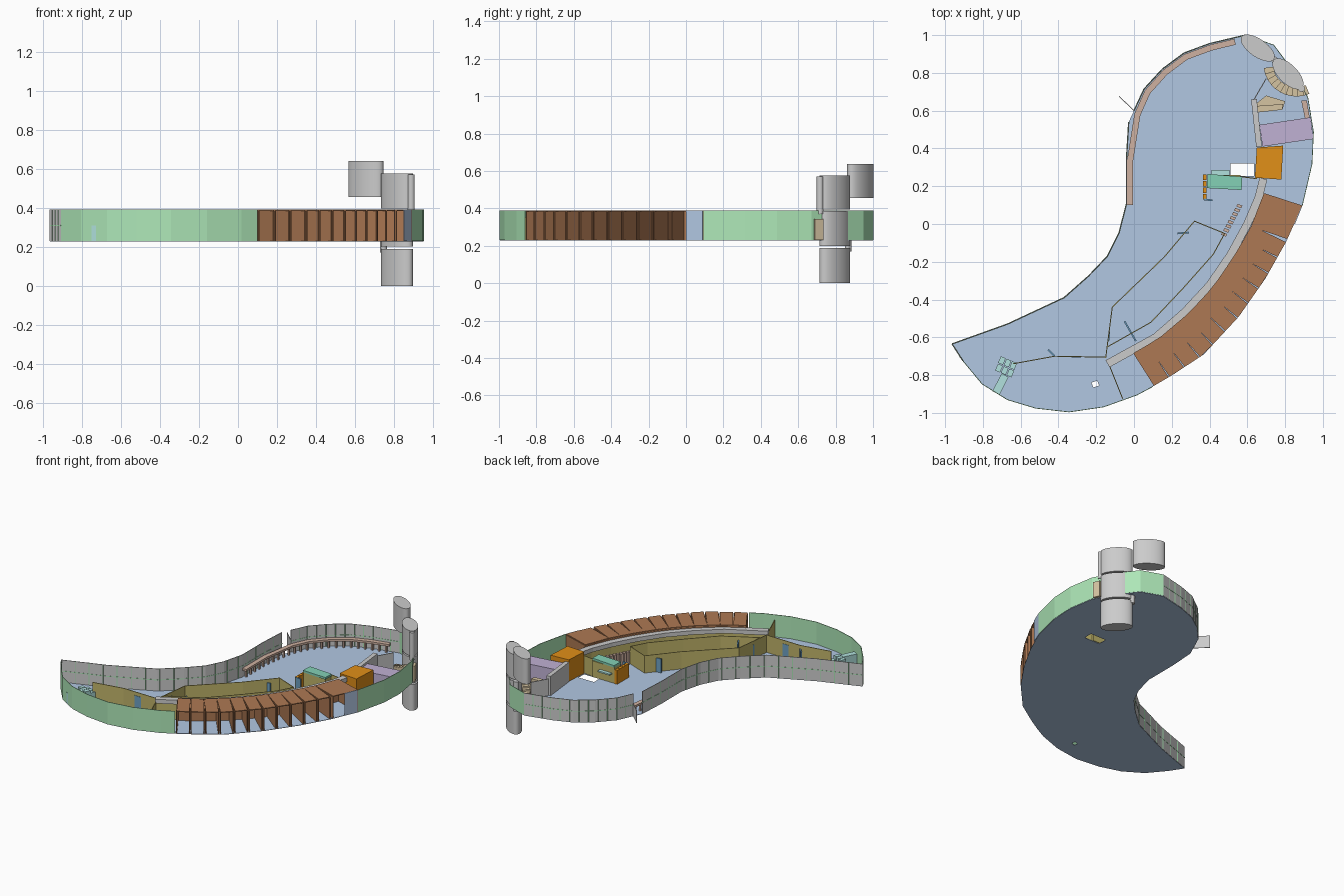
import bpy, bmesh, math
from mathutils import Vector

if "Cube" in bpy.data.objects:
    bpy.data.objects.remove(bpy.data.objects["Cube"])

Z0, Z1 = 0.23, 0.39   # floor level and wall top


def mat(name, r, g, b):
    m = bpy.data.materials.new(name)
    m.diffuse_color = [(c / 255) ** 2.2 for c in (r, g, b)] + [1]
    m.use_nodes = True
    m.node_tree.nodes["Principled BSDF"].inputs["Base Color"].default_value = m.diffuse_color
    return m


BLUE = mat("floor_blue", 176, 198, 226)
GREEN = mat("glass_green", 172, 230, 182)
BROWN = mat("cell_brown", 172, 120, 84)
ORANGE = mat("orange", 224, 142, 30)
LILAC = mat("lilac", 190, 175, 210)
YELLOW = mat("partition_yellow", 190, 178, 105)
PINK = mat("bench_pink", 206, 176, 160)
TAN = mat("stair_tan", 212, 194, 160)
TEAL = mat("counter_teal", 130, 208, 180)
CYAN = mat("stall_cyan", 175, 224, 220)
DOOR = mat("door_blue", 110, 160, 195)


def finish(name, bm, m=None, recalc=True):
    if recalc:
        bmesh.ops.recalc_face_normals(bm, faces=bm.faces)
    me = bpy.data.meshes.new(name)
    bm.to_mesh(me)
    bm.free()
    ob = bpy.data.objects.new(name, me)
    bpy.context.collection.objects.link(ob)
    if m:
        me.materials.append(m)
    return ob


def add_prism(bm, pts, z0, z1):
    lo = [bm.verts.new((x, y, z0)) for x, y in pts]
    hi = [bm.verts.new((x, y, z1)) for x, y in pts]
    bm.faces.new(lo[::-1])
    bm.faces.new(hi)
    n = len(pts)
    for i in range(n):
        j = (i + 1) % n
        bm.faces.new((lo[i], lo[j], hi[j], hi[i]))


def prism(name, pts, z0, z1, m=None):
    bm = bmesh.new()
    add_prism(bm, pts, z0, z1)
    return finish(name, bm, m)


def rect(x0, x1, y0, y1):
    return [(x0, y0), (x1, y0), (x1, y1), (x0, y1)]


def band(name, pts, z0, z1, t=0.005, m=None):
    """Upright wall of thickness t following a plan polyline."""
    bm = bmesh.new()
    cols = [(bm.verts.new((x, y, z0)), bm.verts.new((x, y, z1))) for x, y in pts]
    for (a, b), (c, d) in zip(cols, cols[1:]):
        bm.faces.new((a, c, d, b))
    ob = finish(name, bm, m, False)
    s = ob.modifiers.new("thickness", 'SOLIDIFY')
    s.thickness, s.offset, s.use_even_offset = t, 0, True
    return ob


def along(pts, f):
    """Point at fraction f of a polyline's length."""
    v = [Vector(p) for p in pts]
    lens = [(b - a).length for a, b in zip(v, v[1:])]
    d = f * sum(lens)
    for a, b, l in zip(v, v[1:], lens):
        if d <= l + 1e-6:
            return a.lerp(b, min(1, d / l))
        d -= l
    return v[-1]


# Plan outline, split by facade type
tail_in = [(-.963, -.635), (-.67, -.53), (-.37, -.39), (-.24, -.275), (-.14, -.17),
           (-.08, -.05), (-.04, .105), (-.04, .34), (-.028, .54)]
bulb_in = [(0, .6), (.053, .714), (.15, .82), (.265, .905), (.4, .955), (.59, 1.0)]
east = [(.59, 1.0), (.74, .947), (.857, .79), (.92, .67), (.95, .487), (.942, .317), (.89, .095)]
bay_out = [(.89, .095), (.805, -.095), (.695, -.29), (.555, -.49), (.37, -.69), (.196, -.804), (.10, -.86)]
south = [(.10, -.86), (.016, -.905), (-.16, -.968), (-.344, -.995), (-.52, -.975),
         (-.67, -.93), (-.804, -.847), (-.905, -.725)]
outline = tail_in + bulb_in + east[1:] + bay_out[1:] + south[1:]

# Floor plate with service openings
bm = bmesh.new()
for loop in (outline, rect(.51, .635, .255, .32), [(-.225, -.84), (-.195, -.83), (-.185, -.855), (-.215, -.865)]):
    vs = [bm.verts.new((x, y, Z0)) for x, y in loop]
    for a, b in zip(vs, vs[1:] + vs[:1]):
        bm.edges.new((a, b))
bmesh.ops.triangle_fill(bm, use_beauty=True, edges=bm.edges[:], normal=(0, 0, 1))
floor = finish("floor", bm, BLUE, False)
s = floor.modifiers.new("thickness", 'SOLIDIFY')
s.thickness, s.offset = 0.003, -1

# Facades: grey concave side, green convex side, with rails and posts
for name, pts, m in (("inner_wall_tail", tail_in, None), ("inner_wall_bulb", bulb_in, None),
                     ("tail_end_wall", [south[-1], tail_in[0]], None),
                     ("east_wall", east, GREEN), ("south_wall", south, GREEN)):
    band(name, pts, Z0, Z1, 0.004, m)
    if m is None:
        band(name + "_rail", pts, .307, .312, 0.007, GREEN)
        bm = bmesh.new()
        n = max(2, len(pts) * 2)
        for i in range(1, n):
            x, y = along(pts, i / n)
            add_prism(bm, rect(x - .003, x + .003, y - .003, y + .003), Z0, Z1)
        finish(name + "_posts", bm, GREEN)
band("open_door", [(0, .6), (-.08, .677)], Z0, .32, .004)
band("entry_glass", [(.887, .09), (.85, .0)], Z0, Z1, .004, BLUE)

# Fan of brown cells: roof, two sides and back, open outward
bay_in = [(.69, .16), (.62, -.02), (.53, -.175), (.42, -.335), (.29, -.475), (.13, -.61), (.0, -.685)]
cuts = [0, .165] + [.165 + .835 * i / 11 for i in range(1, 12)]
for i, (f0, f1) in enumerate(zip(cuts, cuts[1:])):
    gap = (f1 - f0) * .1
    a, b = along(bay_in, f0), along(bay_in, f1)
    c, d = along(bay_out, f1 - gap), along(bay_out, f0 + gap * .3)
    if i == 0:
        d = Vector((.89, .095))
    bm = bmesh.new()
    add_prism(bm, [a, b, c, d], Z1 - .006, Z1)
    for p, q in ((a, d), (b, c), (a, b)):
        n = (q - p).orthogonal().normalized() * .003
        add_prism(bm, [p - n, q - n, q + n, p + n], Z0, Z1 - .006)
    finish(f"cell_{i + 1}", bm, BROWN)

# Grey corridor wall behind the cells
corridor = [(.685, .24), (.66, .14), (.60, .0), (.51, -.165), (.40, -.325), (.27, -.465),
            (.115, -.6), (-.14, -.74)]
band("corridor_beam", corridor, .345, .375, .042)
band("corridor_wall", corridor, Z0, .345, .01, YELLOW)
band("entrance_wall", [(.635, .66), (.662, .41)], Z0, .37, .03)
band("entrance_screen", [(.63, .65), (.70, .77)], Z0, .35, .005)

# Yellow partitions
for i, pts in enumerate([
        [(.48, -.05), (.32, .015), (.16, -.175), (-.115, -.44), (-.15, -.71)],
        [(.48, -.05), (.42, -.16), (.26, -.34), (.09, -.52), (-.14, -.65)],
        [(-.15, -.705), (-.42, -.70), (-.64, -.74)],
        [(-.13, -.75), (-.06, -.925)],
        [(.57, .25), (.65, .24)]]):
    band(f"partition_{i + 1}", pts, Z0, .355, .005, YELLOW)

# Doors, some standing open
for i, (p, q) in enumerate([((-.42, -.70), (-.455, -.665)), ((-.05, -.515), (.01, -.62)),
                            ((.23, -.05), (.29, -.045)), ((-.13, -.57), (-.136, -.62)),
                            ((-.28, -.703), (-.33, -.702)), ((.37, .13), (.415, .125))]):
    band(f"door_{i + 1}", [p, q], Z0, .33, .009, DOOR)

# Slatted grey unit
bm = bmesh.new()
for i in range(8):
    x, y = Vector((.475, -.06)).lerp(Vector((.555, .09)), i / 7)
    add_prism(bm, [(x - .014, y + .003), (x + .012, y - .007), (x + .019, y + .007), (x - .007, y + .017)], Z0, .32)
finish("slatted_unit", bm, PINK)

# Orange and lilac rooms
prism("orange_room", [(.64, .245), (.78, .235), (.79, .415), (.65, .405)], Z0, .385, ORANGE)
prism("lilac_room", [(.68, .41), (.95, .45), (.935, .565), (.665, .525)], Z0, .355, LILAC)

# Kiosk with teal counter
prism("kiosk_body", rect(.39, .565, .19, .26), Z0, .345, YELLOW)
prism("kiosk_top", [(.385, .19), (.57, .18), (.572, .25), (.39, .265)], .345, .36, TEAL)
prism("kiosk_shelf", rect(.41, .505, .26, .285), .29, .30, CYAN)
for i in range(4):
    prism(f"kiosk_locker_{i + 1}", rect(.365, .385, .13 + i * .034, .16 + i * .034), Z0, .33, ORANGE)

# Long bench following the inner facade
bench = [(-.02, .10), (-.02, .34), (.018, .58), (.072, .70), (.165, .803), (.275, .885), (.405, .933), (.535, .965)]
band("bench_top", bench, .28, .295, .032, PINK)
for i in range(24):
    x, y = along(bench, (i + .5) / 24)
    prism(f"bench_leg_{i + 1}", rect(x - .006, x + .006, y - .006, y + .006), Z0, .28, PINK)
prism("side_bench", [(.885, .655), (.915, .655), (.93, .565), (.905, .56)], Z0, .29, PINK)

# Curved stair round the tower, plus reception desk
bm = bmesh.new()
for i in range(10):
    a0, a1 = (math.radians(188 + k * 10.5) for k in (i, i + 1))
    add_prism(bm, [(.86 + r * math.cos(a), .85 + r * math.sin(a))
                   for r, a in ((.125, a0), (.175, a0), (.175, a1), (.125, a1))], Z0, .245 + i * .011)
finish("curved_stair", bm, TAN)
prism("reception_desk", [(.65, .59), (.785, .605), (.80, .65), (.70, .68), (.65, .64)], Z0, .27, TAN)
prism("reception_top", [(.65, .59), (.785, .605), (.79, .635), (.65, .625)], .27, .30, TAN)

# Stalls in the tail
for i in range(3):
    for j in range(2):
        x, y = -.72 + i * .03 - j * .015, -.735 - i * .013 - j * .04
        prism(f"stall_{i}_{j}", [(x, y), (x + .026, y - .011), (x + .041, y + .024), (x + .015, y + .035)], Z0, .29 + .02 * j, CYAN)
prism("stall_strip", [(-.75, -.885), (-.712, -.905), (-.665, -.81), (-.70, -.79)], Z0, .31, CYAN)


def tower(name, x, y, rx, ry, ang, z0, z1):
    bpy.ops.mesh.primitive_cylinder_add(vertices=32, radius=1, depth=1, location=(x, y, (z0 + z1) / 2),
                                        rotation=(0, 0, math.radians(ang)))
    ob = bpy.context.object
    ob.name, ob.scale = name, (rx, ry, z1 - z0)
    bpy.ops.object.transform_apply(location=False, rotation=True)
    bpy.ops.object.shade_smooth_by_angle()


# Oval towers and their slim risers
tower("high_tower", .655, .932, .105, .047, -35, .455, .638)
for name, z0, z1 in (("lower", 0, .188), ("middle", .2, .385), ("upper", .395, .575)):
    tower(f"{name}_tower", .815, .795, .105, .05, -45, z0, z1)
tower("upper_riser", .887, .717, .018, .018, 0, .37, .57)
tower("lower_riser", .745, .868, .018, .018, 0, .17, .385)
